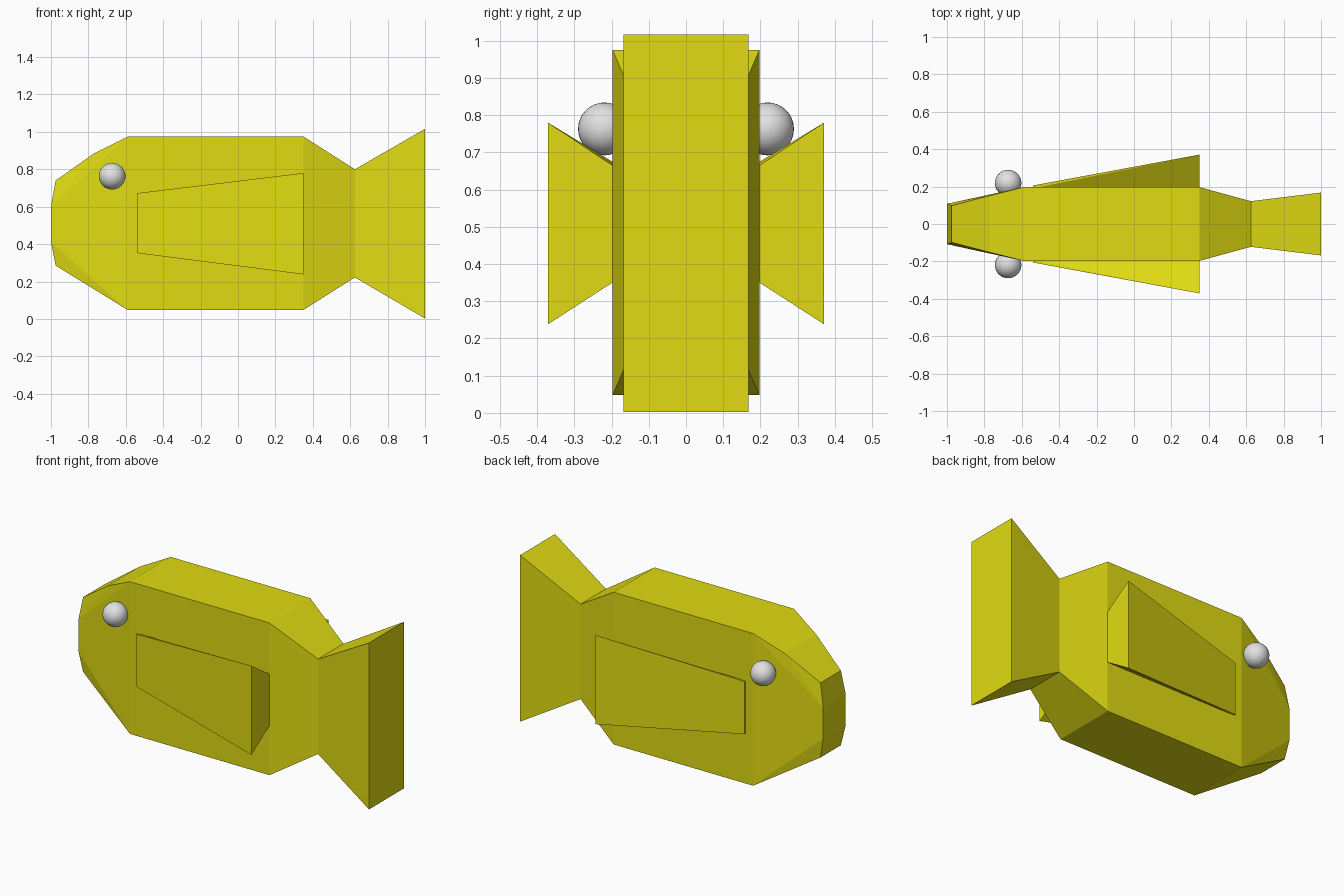
import bpy, bmesh

if "Cube" in bpy.data.objects:
    bpy.data.objects.remove(bpy.data.objects["Cube"])


def material(name, color):
    m = bpy.data.materials.new(name)
    m.diffuse_color = (*color, 1)
    m.use_nodes = True
    m.node_tree.nodes["Principled BSDF"].inputs["Base Color"].default_value = m.diffuse_color
    return m


yellow = material("fish yellow", (0.75, 0.71, 0.006))
grey = material("eye grey", (0.76, 0.76, 0.76))


def hull(bm, points):
    """Convex solid around the points."""
    verts = [bm.verts.new(p) for p in points]
    bmesh.ops.convex_hull(bm, input=verts)


def section(x, half_width, *heights):
    return [(x, s * half_width, z) for s in (-1, 1) for z in heights]


def finish(name, bm):
    bmesh.ops.recalc_face_normals(bm, faces=bm.faces[:])
    mesh = bpy.data.meshes.new(name)
    bm.to_mesh(mesh)
    bm.free()
    mesh.materials.append(yellow)
    obj = bpy.data.objects.new(name, mesh)
    bpy.context.collection.objects.link(obj)
    return obj


# Body and flared tail, joined at the narrow neck
NECK = 0.625
neck = section(NECK, 0.122, 0.222, 0.80)
bm = bmesh.new()
hull(bm, section(-1.0, 0.108, 0.41, 0.60)
     + section(-0.975, 0.098, 0.285, 0.74)
     + section(-0.77, 0.152, 0.885)
     + section(-0.59, 0.197, 0.048, 0.975)
     + section(0.35, 0.197, 0.048, 0.975)
     + neck)
hull(bm, neck + section(1.0, 0.168, 0.002, 1.016))
caps = [f for f in bm.faces if all(abs(v.co.x - NECK) < 1e-4 for v in f.verts)]
bmesh.ops.delete(bm, geom=caps, context='FACES')
bmesh.ops.remove_doubles(bm, verts=bm.verts[:], dist=1e-4)
bmesh.ops.dissolve_limit(bm, angle_limit=0.01, verts=bm.verts[:], edges=bm.edges[:])
finish("body", bm)

# Side fins and eyes
for side, label in ((-1, "right"), (1, "left")):
    bm = bmesh.new()
    hull(bm, [(x, side * y, z) for x, y, z in (
        (-0.54, 0.19, 0.355), (-0.54, 0.19, 0.67),
        (-0.54, 0.206, 0.352), (-0.54, 0.206, 0.672),
        (0.35, 0.19, 0.355), (0.35, 0.19, 0.66),
        (0.35, 0.371, 0.238), (0.35, 0.371, 0.78))])
    finish(label + "_fin", bm)

    bpy.ops.mesh.primitive_uv_sphere_add(
        segments=32, ring_count=16, radius=0.071, location=(-0.673, side * 0.219, 0.763))
    eye = bpy.context.object
    eye.name = label + "_eye"
    eye.data.materials.append(grey)
    bpy.ops.object.shade_smooth()
